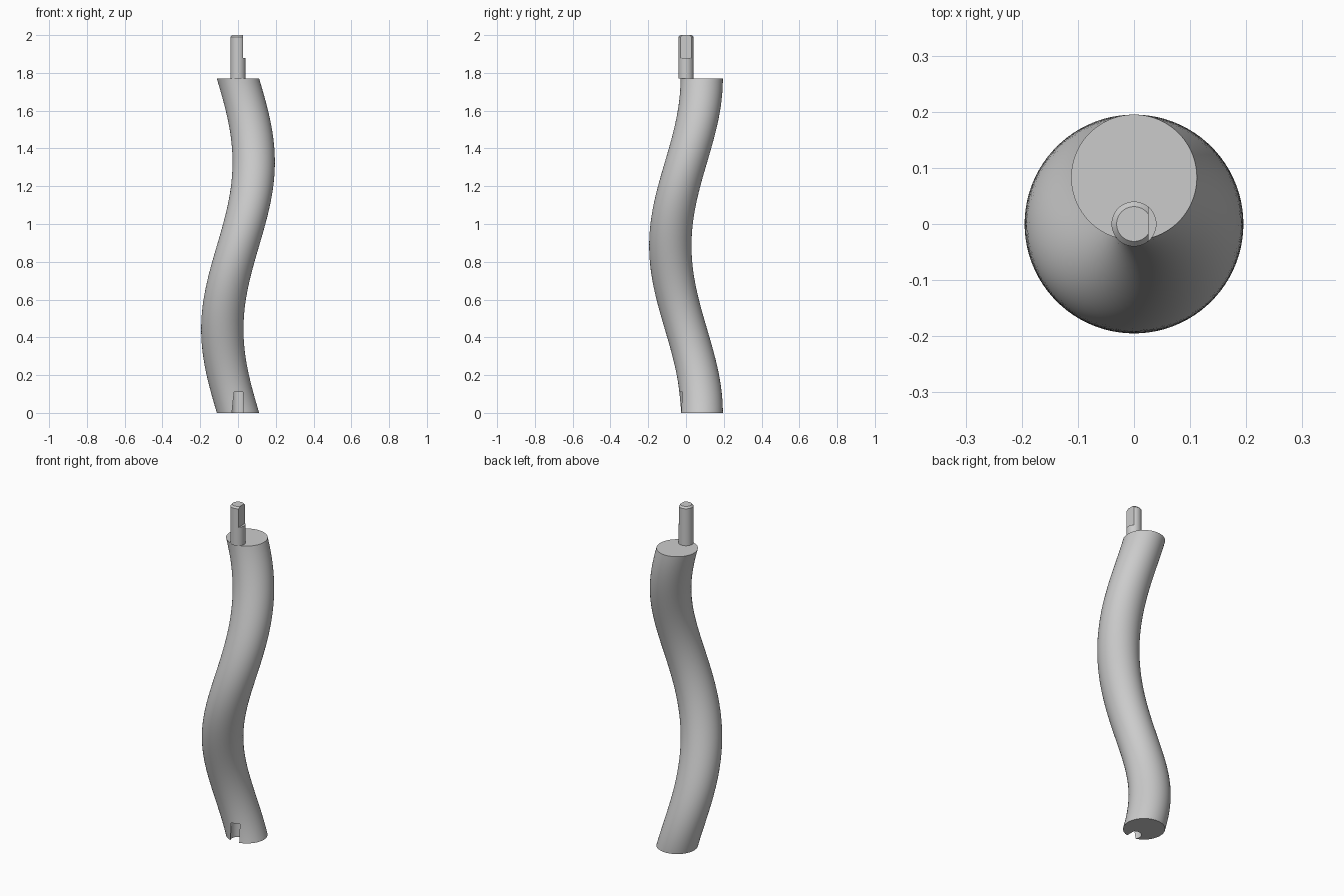
import bpy, bmesh, math

cube = bpy.data.objects.get("Cube")
if cube:
    bpy.data.objects.remove(cube, do_unlink=True)

BODY_H, BODY_R, OFFSET = 1.77, 0.112, 0.083
SHAFT_R, FLAT_X, STEP = 0.04, 0.026, 0.11
TAU = math.tau

grey = bpy.data.materials.new("light grey")
grey.use_nodes = True
colour = (0.6, 0.6, 0.6, 1)
grey.diffuse_color = colour
grey.node_tree.nodes["Principled BSDF"].inputs["Base Color"].default_value = colour


def tube(name, rings, sides):
    """Capped solid through rings of (x, y, z, radius, turn)."""
    bm = bmesh.new()
    loops = []
    for x, y, z, r, turn in rings:
        loops.append([bm.verts.new((x + r * math.cos(turn + TAU * i / sides),
                                    y + r * math.sin(turn + TAU * i / sides), z))
                      for i in range(sides)])
    for a, b in zip(loops, loops[1:]):
        for i in range(sides):
            j = (i + 1) % sides
            bm.faces.new((a[i], a[j], b[j], b[i]))
    bm.faces.new(loops[0][::-1])
    bm.faces.new(loops[-1])
    mesh = bpy.data.meshes.new(name)
    bm.to_mesh(mesh)
    bm.free()
    mesh.materials.append(grey)
    obj = bpy.data.objects.new(name, mesh)
    bpy.context.collection.objects.link(obj)
    return obj


def box(name, low, high):
    bpy.ops.mesh.primitive_cube_add(size=1, location=[(a + b) / 2 for a, b in zip(low, high)])
    obj = bpy.context.object
    obj.name = name
    obj.scale = [b - a for a, b in zip(low, high)]
    obj.data.materials.append(grey)
    bpy.context.view_layer.update()
    return obj


def activate(obj):
    bpy.ops.object.select_all(action='DESELECT')
    obj.select_set(True)
    bpy.context.view_layer.objects.active = obj


def cut(obj, cutter):
    mod = obj.modifiers.new("cut", 'BOOLEAN')
    mod.operation, mod.solver, mod.object = 'DIFFERENCE', 'EXACT', cutter
    activate(obj)
    bpy.ops.object.modifier_apply(modifier=mod.name)
    bpy.data.objects.remove(cutter, do_unlink=True)


# Helical column: an off-centre circle making one full turn as it rises
steps = 96
rings = []
for k in range(steps + 1):
    turn = TAU * k / steps
    rings.append((-OFFSET * math.sin(turn), OFFSET * math.cos(turn),
                  BODY_H * k / steps, BODY_R, turn))
column = tube("twisted_column", rings, 96)

# D-shaped socket in the foot
socket = tube("socket_cutter", [(0, 0, -0.1, SHAFT_R, 0), (0, 0, STEP, SHAFT_R, 0)], 48)
cut(socket, box("socket_flat", (FLAT_X, -0.1, -0.2), (0.1, 0.1, 0.2)))
cut(column, socket)

# D-shaped shaft with a bevelled tip
shaft = tube("drive_shaft", [(0, 0, BODY_H, SHAFT_R, 0), (0, 0, 1.99, SHAFT_R, 0),
                             (0, 0, 2.0, 0.031, 0)], 48)
cut(shaft, box("shaft_flat", (FLAT_X, -0.1, BODY_H + STEP), (0.1, 0.1, 2.1)))

for part in (column, shaft):
    activate(part)
    bpy.ops.object.shade_smooth_by_angle(angle=math.radians(30))
